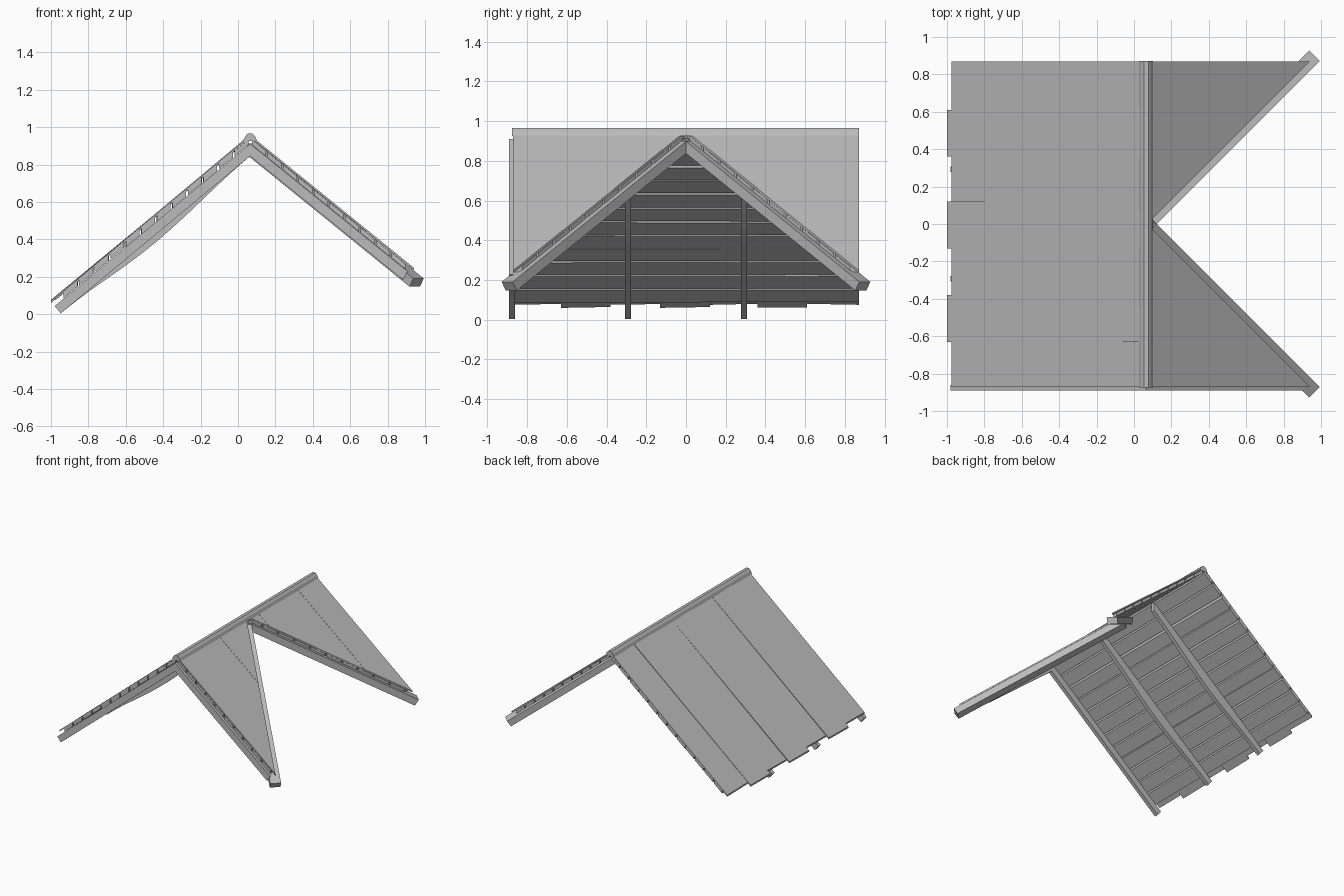
import bpy, bmesh, math, random

random.seed(4)
cube = bpy.data.objects.get("Cube")
if cube:
    bpy.data.objects.remove(cube)

RIDGE_X, RIDGE_Z, EDGE = 0.065, 0.955, 0.87
LEFT_PITCH, RIGHT_PITCH = 0.83, 0.81
VALLEY = 0.07          # valley line: x = |y| + VALLEY

grey = bpy.data.materials.new("weathered grey")
grey.use_nodes = True
tone = (0.5, 0.5, 0.5, 1)
grey.diffuse_color = tone
grey.node_tree.nodes["Principled BSDF"].inputs["Base Color"].default_value = tone


def height(x):
    """Height of the roof surface above a plan position."""
    pitch = LEFT_PITCH if x < RIDGE_X else RIGHT_PITCH
    return RIDGE_Z - pitch * abs(x - RIDGE_X)


def loft(bm, lower, upper):
    """Solid between two matching rings of points."""
    a = [bm.verts.new(p) for p in lower]
    b = [bm.verts.new(p) for p in upper]
    n = len(a)
    bm.faces.new(a[::-1])
    bm.faces.new(b)
    for i in range(n):
        j = (i + 1) % n
        bm.faces.new((a[i], a[j], b[j], b[i]))


def slab(bm, plan, bottom, top):
    """Board lying on the slope; plan points are x, y, lift."""
    loft(bm, [(x, y, height(x) + bottom + d) for x, y, d in plan],
         [(x, y, height(x) + top + d) for x, y, d in plan])


def along_y(bm, profile, y0, y1):
    """Profile of x, z points extruded along the ridge direction."""
    loft(bm, [(x, y0, z) for x, z in profile], [(x, y1, z) for x, z in profile])


def finish(bm, name):
    bmesh.ops.recalc_face_normals(bm, faces=bm.faces)
    mesh = bpy.data.meshes.new(name)
    bm.to_mesh(mesh)
    bm.free()
    mesh.materials.append(grey)
    obj = bpy.data.objects.new(name, mesh)
    bpy.context.collection.objects.link(obj)
    return obj


# Overlapping roof sheets on the long slope, with staggered eaves
bm = bmesh.new()
seams = [-EDGE, -0.63, -0.38, -0.13, 0.12, 0.36, 0.61, EDGE]
for i, (y0, y1) in enumerate(zip(seams, seams[1:])):
    eave = -1.0 if i % 2 else -0.975
    lift = 0.003 if i % 2 else -0.002
    tilt = random.uniform(-0.003, 0.003)
    slab(bm, [(eave, y0, lift + tilt), (RIDGE_X - 0.001, y0, lift - tilt),
              (RIDGE_X - 0.001, y1, lift + tilt), (eave, y1, lift - tilt)], -0.012, 0)
finish(bm, "long_slope_sheets")

# Sheets on the two valley triangles, cut along the valley
bm = bmesh.new()
for side in (-1, 1):
    cuts = [0.0, 0.12, 0.37, 0.62, EDGE]
    for i, (a, b) in enumerate(zip(cuts, cuts[1:])):
        lift = 0.002 if i % 2 else 0
        slab(bm, [(x, side * y, lift) for x, y in
                  ((RIDGE_X, a), (RIDGE_X, b), (b + VALLEY, b), (a + VALLEY, a))],
             -0.012, 0)
finish(bm, "valley_sheets")

# Planks under the sheets, with narrow gaps
STEP, GAP = 0.083, 0.009
bm = bmesh.new()
x1 = RIDGE_X - 0.01
while x1 > -0.9:
    x0 = max(x1 - STEP + GAP, -0.96)
    w = random.uniform(-0.003, 0.003)
    slab(bm, [(x0, -EDGE, 0), (x1, -EDGE, 0), (x1 + w, EDGE, 0), (x0 + w, EDGE, 0)],
         -0.042 + w, -0.013)
    x1 -= STEP
finish(bm, "long_slope_planks")

bm = bmesh.new()
for side in (-1, 1):
    x0 = RIDGE_X + 0.01
    while x0 < 0.9:
        x1 = min(x0 + STEP - GAP, 0.92)
        slab(bm, [(x0, side * max(x0 - VALLEY, 0), 0), (x1, side * (x1 - VALLEY), 0),
                  (x1, side * EDGE, 0), (x0, side * EDGE, 0)], -0.042, -0.013)
        x0 += STEP
finish(bm, "valley_planks")


# Rafters below the planks; the middle pair sags
def rafter_profile(end, sag):
    toe = end + (0.032 if end < 0 else -0.03)
    top = [(x, height(x) - 0.044) for x in (RIDGE_X, end)]
    under = []
    for i in range(13):
        t = i / 12
        x = toe + (RIDGE_X - toe) * t
        bow = sag * math.sin(math.pi * t) ** 2
        under.append((x, height(x) - 0.11 - bow))
    return top + under


for name, y, sag in (("front_rafter", -0.875, 0), ("middle_rafter_front", -0.292, 0.042),
                     ("middle_rafter_back", 0.292, 0.042)):
    bm = bmesh.new()
    along_y(bm, rafter_profile(-0.98, sag), y - 0.015, y + 0.015)
    finish(bm, name)
bm = bmesh.new()
along_y(bm, rafter_profile(0.91, 0), -0.89, -0.86)
finish(bm, "front_rafter_short_slope")

# Valley beams running diagonally down from the ridge
for name, side in (("valley_beam_front", -1), ("valley_beam_back", 1)):
    bm = bmesh.new()
    rings = []
    for depth, end in ((-0.095, 0.945), (-0.035, 0.965)):
        ring = []
        for s, w in ((0.075, -1), (end, -1), (end, 1), (0.075, 1)):
            x = s + w * 0.028
            y = s - VALLEY + 0.005 - w * 0.028
            ring.append((x, side * y, height(s) + depth))
        rings.append(ring)
    loft(bm, *rings)
    finish(bm, name)

# Folded ridge cap
half = [(0.037, 0.926), (0.027, 0.95), (0.012, 0.966)]
profile = [(RIDGE_X - x, z) for x, z in half] + [(RIDGE_X + x, z) for x, z in half[::-1]]
bm = bmesh.new()
along_y(bm, profile, -0.875, 0.872)
finish(bm, "ridge_cap")
